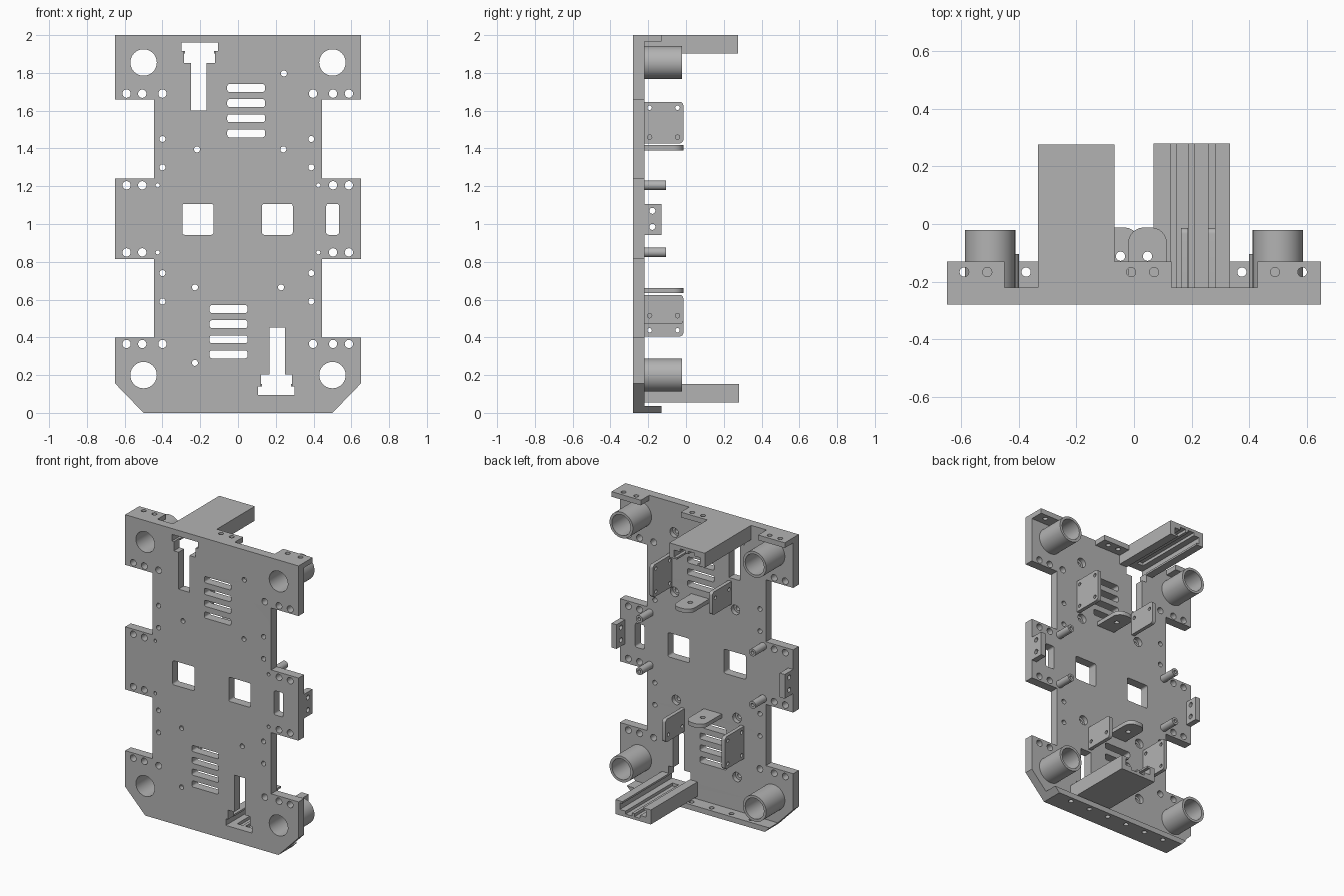
import bpy, bmesh, math
from mathutils import Matrix, Vector

cube = bpy.data.objects.get("Cube")
if cube:
    bpy.data.objects.remove(cube, do_unlink=True)

grey = bpy.data.materials.new("plain grey")
grey.use_nodes = True
grey.diffuse_color = (0.45, 0.45, 0.45, 1)
for node in grey.node_tree.nodes:
    if node.type == 'BSDF_PRINCIPLED':
        node.inputs["Base Color"].default_value = grey.diffuse_color

FRONT, MID, BACK = -0.28, -0.25, -0.22
AXES = {  # directions of profile u, profile v and extrusion
    'xz': ((1, 0, 0), (0, 0, 1), (0, -1, 0)),
    'yz': ((0, 1, 0), (0, 0, 1), (1, 0, 0)),
    'xy': ((1, 0, 0), (0, 1, 0), (0, 0, 1)),
}


def circle(u, v, r, n=24):
    return [(u + r * math.cos(math.tau * i / n), v + r * math.sin(math.tau * i / n))
            for i in range(n)]


def rect(u0, v0, u1, v1, radii=(0, 0, 0, 0)):
    """Rectangle with a radius per corner, anticlockwise from lower left."""
    corners = ((u0, v0, 1, 1), (u1, v0, -1, 1), (u1, v1, -1, -1), (u0, v1, 1, -1))
    pts = []
    for k, ((u, v, su, sv), r) in enumerate(zip(corners, radii)):
        if r == 0:
            pts.append((u, v))
            continue
        for i in range(7):
            a = math.pi + math.pi / 2 * (k + i / 6)
            pts.append((u + su * r + r * math.cos(a), v + sv * r + r * math.sin(a)))
    return pts


def rounded(u0, v0, u1, v1, r):
    return rect(u0, v0, u1, v1, (r,) * 4)


def slab(name, loops, plane, a, b):
    """Extrude an outline with holes from a to b across the given plane."""
    cu = bpy.data.curves.new(name, 'CURVE')
    cu.dimensions = '2D'
    cu.fill_mode = 'BOTH'
    cu.extrude = abs(b - a) / 2
    for loop in loops:
        sp = cu.splines.new('POLY')
        sp.points.add(len(loop) - 1)
        for p, (u, v) in zip(sp.points, loop):
            p.co = (u, v, 0, 1)
        sp.use_cyclic_u = True
    tmp = bpy.data.objects.new(name + "_profile", cu)
    bpy.context.collection.objects.link(tmp)
    dg = bpy.context.evaluated_depsgraph_get()
    me = bpy.data.meshes.new_from_object(tmp.evaluated_get(dg))
    bpy.data.objects.remove(tmp, do_unlink=True)
    u, v, w = (Vector(d) for d in AXES[plane])
    normal = Vector([abs(c) for c in w])
    me.transform(Matrix.Translation(normal * (a + b) / 2)
                 @ Matrix((u, v, w)).transposed().to_4x4())
    bm = bmesh.new()
    bm.from_mesh(me)
    bmesh.ops.remove_doubles(bm, verts=bm.verts, dist=1e-5)
    bmesh.ops.recalc_face_normals(bm, faces=bm.faces)
    bm.to_mesh(me)
    bm.free()
    me.materials.clear()
    me.materials.append(grey)
    me.shade_smooth()
    me.set_sharp_from_angle(angle=math.radians(35))
    ob = bpy.data.objects.new(name, me)
    bpy.context.collection.objects.link(ob)
    return ob


def turn(pts):
    """Half turn of an x-z profile from the lower end to the upper end."""
    return [(-x, 2.055 - z) for x, z in pts]


# Base plate outline
half = [(0.5, 0), (0.65, 0.155), (0.65, 0.4), (0.445, 0.4), (0.445, 0.815), (0.65, 0.815),
        (0.65, 1.24), (0.445, 1.24), (0.445, 1.66), (0.65, 1.66), (0.65, 2)]
outline = half + [(-x, z) for x, z in reversed(half)]

# Openings through the plate
holes = []
tubes = [(x, z) for x in (-0.5, 0.5) for z in (0.2, 1.855)]
pins = [(x, z) for x in (-0.425, 0.425) for z in (0.85, 1.205)]
holes += [circle(x, z, 0.07, 40) for x, z in tubes]
holes += [circle(x, z, 0.011, 16) for x, z in pins]
for z in (0.365, 0.85, 1.205, 1.69):
    holes += [circle(x, z, 0.022) for x in (-0.59, -0.507, 0.503, 0.587)]
for z in (0.365, 1.69):
    holes += [circle(x, z, 0.022) for x in (-0.4, 0.397)]
for z in (0.59, 0.74, 1.3, 1.45):
    holes += [circle(x, z, 0.016) for x in (-0.4, 0.388)]
for x, zs in ((0.043, (1.48, 1.56, 1.64, 1.72)), (-0.05, (0.31, 0.39, 0.47, 0.55))):
    holes += [rounded(x - 0.1, z - 0.021, x + 0.1, z + 0.021, 0.012) for z in zs]
for x0, x1 in ((-0.295, -0.13), (0.127, 0.29), (0.467, 0.535)):
    holes.append(rounded(x0, 0.943, x1, 1.107, 0.012))
t_slot = [(0.105, 0.095), (0.3, 0.095), (0.3, 0.14), (0.285, 0.14), (0.285, 0.203),
          (0.25, 0.203), (0.25, 0.453), (0.168, 0.453), (0.168, 0.203), (0.122, 0.203),
          (0.122, 0.14), (0.105, 0.14)]
holes += [t_slot, turn(t_slot)]

# Plate in two layers, with the screw holes wider in the back layer
screws = [(-0.217, 1.395), (0.24, 1.395), (0.243, 1.797),
          (-0.228, 0.665), (0.228, 0.665), (-0.228, 0.265)]
for name, r, a, b in (("plate_front", 0.016, FRONT, MID), ("plate_back", 0.032, MID, BACK)):
    slab(name, [outline] + holes + [circle(x, z, r) for x, z in screws], 'xz', a, b)

# Corner tubes and small hollow pins
for x, z in tubes:
    slab("corner_tube", [circle(x, z, 0.0875, 48), circle(x, z, 0.07, 40)], 'xz', BACK, -0.02)
for x, z in pins:
    slab("pin", [circle(x, z, 0.025), circle(x, z, 0.011, 16)], 'xz', BACK, -0.105)

# Flanges along the top edge and the bottom edge
for x0, x1, xs in ((-0.65, -0.45, (-0.59, -0.51)), (-0.07, 0.13, (-0.01, 0.07)),
                   (0.43, 0.65, (0.49, 0.585))):
    slab("top_flange", [rect(x0, BACK, x1, -0.13)] + [circle(x, -0.167, 0.016) for x in xs],
         'xy', 1.965, 2)
bottom = slab("bottom_flange", [rect(-0.5, BACK, 0.5, -0.13)]
              + [circle(s * x, -0.167, 0.016) for s in (-1, 1) for x in (0.075, 0.225, 0.375)],
              'xy', 0, 0.036)
for v in bottom.data.vertices:  # slanted ends follow the plate corners
    if v.co.z > 0.02 and abs(v.co.x) > 0.49:
        v.co.x += math.copysign(0.035, v.co.x)

# Side tabs
for x in (-0.65, 0.612):
    slab("side_tab", [rect(BACK, 0.943, -0.13, 1.107),
                      circle(-0.178, 0.985, 0.016), circle(-0.178, 1.07, 0.016)],
         'yz', x, x + 0.038)

# Grooved arms
arm = [(0.068, 0.055), (0.334, 0.055), (0.334, 0.153), (0.281, 0.153), (0.281, 0.14),
       (0.3, 0.14), (0.3, 0.095), (0.257, 0.095), (0.257, 0.075), (0.21, 0.075),
       (0.21, 0.095), (0.19, 0.095), (0.19, 0.075), (0.148, 0.075), (0.148, 0.095),
       (0.105, 0.095), (0.105, 0.14), (0.126, 0.14), (0.126, 0.153), (0.068, 0.153)]
slab("lower_arm", [arm], 'xz', BACK, 0.28)
slab("upper_arm", [turn(arm)], 'xz', BACK, 0.276)

# Brackets: a tongue, a tall cheek and a short cheek at each end
for end, s in (("lower", 1), ("upper", -1)):
    def flip(z0, z1):
        return (z0, z1) if s > 0 else (2.052 - z1, 2.052 - z0)
    cx = -0.047 * s
    slab(end + "_tongue", [rect(cx - 0.0675, BACK, cx + 0.0675, -0.012, (0, 0, 0.055, 0.055)),
                           circle(cx, -0.112, 0.016)], 'xy', *flip(0.635, 0.662))
    for kind, side, z0, rows in (("tall", -1, 0.405, (0.437, 0.592)),
                                 ("short", 1, 0.47, (0.515,))):
        lo, hi = flip(z0, 0.625)
        x = cx + side * s * 0.223
        loops = [rect(BACK, lo, -0.014, hi, (0, 0.02, 0.02, 0))]
        for z in rows:
            loops += [circle(y, flip(z, z)[0], 0.012, 16) for y in (-0.193, -0.045)]
        slab(end + "_" + kind + "_cheek", loops, 'yz', x - 0.0125, x + 0.0125)
